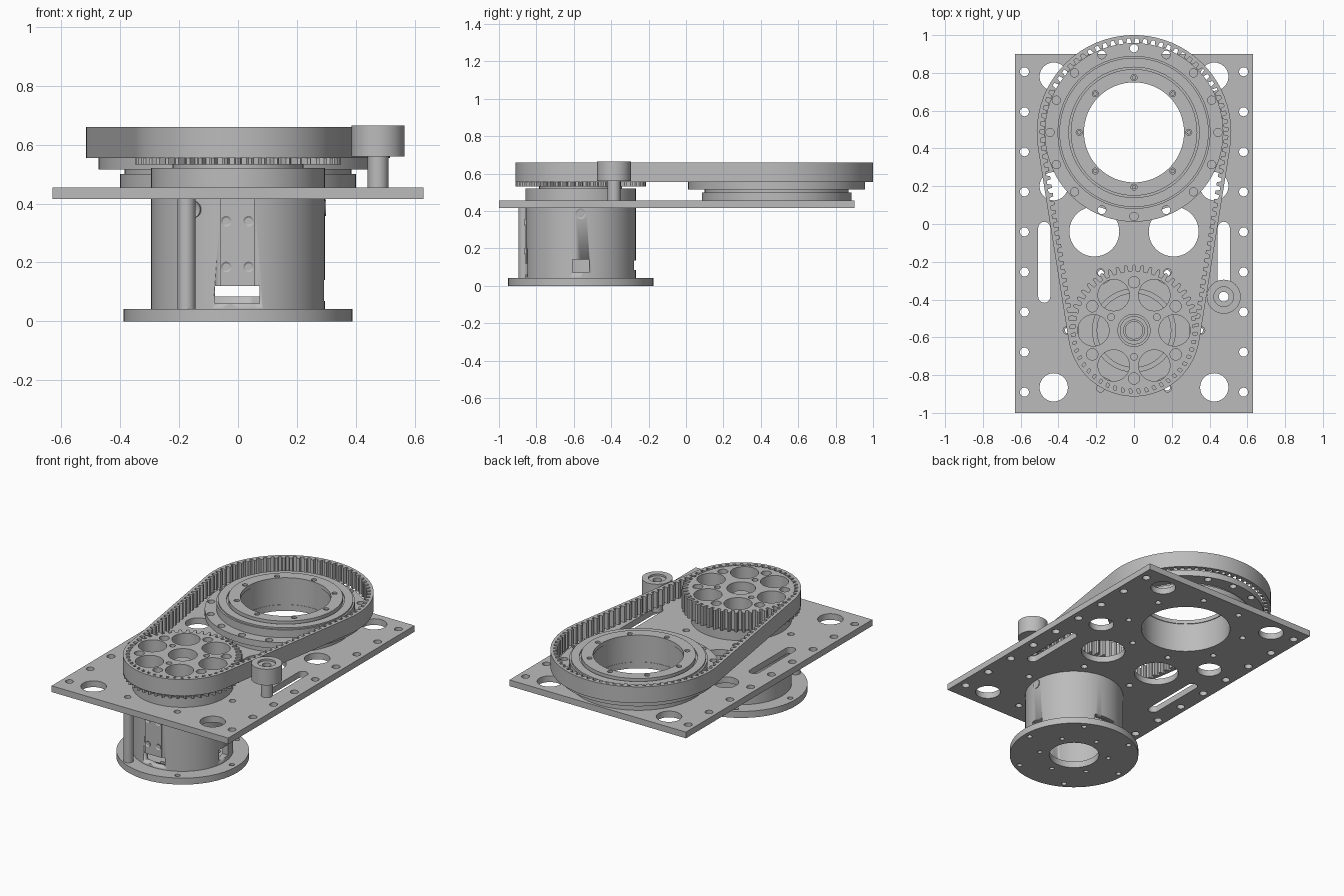
import bpy, bmesh
from math import sin, cos, pi, radians, asin
from mathutils import Vector

if "Cube" in bpy.data.objects:
    bpy.data.objects.remove(bpy.data.objects["Cube"], do_unlink=True)

grey = bpy.data.materials.new("machined_grey")
grey.use_nodes = True
grey.diffuse_color = (0.5, 0.5, 0.5, 1)
grey.node_tree.nodes["Principled BSDF"].inputs["Base Color"].default_value = (0.5, 0.5, 0.5, 1)

MOTOR = Vector((0, -0.563))
RING = Vector((0, 0.485))
IDLER = Vector((0.475, -0.385))


def polar(centre, r, deg):
    a = radians(deg)
    return Vector((centre[0] + r * cos(a), centre[1] + r * sin(a)))


def circle(centre, r, n=64):
    return [polar(centre, r, 360 * i / n) for i in range(n)]


def holes(centre, ring_r, r, count, start=0, n=16):
    return [circle(polar(centre, ring_r, start + 360 * i / count), r, n) for i in range(count)]


def rect(x0, x1, y0, y1):
    return [Vector(p) for p in ((x0, y0), (x1, y0), (x1, y1), (x0, y1))]


def finish(name, mesh):
    ob = bpy.data.objects.new(name, mesh)
    bpy.context.collection.objects.link(ob)
    mesh.materials.clear()
    mesh.materials.append(grey)
    for f in mesh.polygons:
        f.material_index = 0
    bpy.ops.object.select_all(action='DESELECT')
    ob.select_set(True)
    bpy.context.view_layer.objects.active = ob
    bpy.ops.object.shade_smooth_by_angle(angle=radians(25))
    return ob


def prism(name, loops, z0, z1):
    """Extrude an outline, with further loops as holes, from z0 to z1."""
    cu = bpy.data.curves.new(name, 'CURVE')
    cu.dimensions = '2D'
    cu.fill_mode = 'BOTH'
    cu.extrude = (z1 - z0) / 2
    for loop in loops:
        sp = cu.splines.new('POLY')
        sp.points.add(len(loop) - 1)
        for p, co in zip(sp.points, loop):
            p.co = (co[0], co[1], 0, 1)
        sp.use_cyclic_u = True
    tmp = bpy.data.objects.new(name + "_outline", cu)
    bpy.context.collection.objects.link(tmp)
    dg = bpy.context.evaluated_depsgraph_get()
    mesh = bpy.data.meshes.new_from_object(tmp.evaluated_get(dg))
    bpy.data.objects.remove(tmp, do_unlink=True)
    bpy.data.curves.remove(cu)
    bm = bmesh.new()
    bm.from_mesh(mesh)
    bmesh.ops.remove_doubles(bm, verts=bm.verts, dist=1e-5)
    bmesh.ops.recalc_face_normals(bm, faces=bm.faces)
    bmesh.ops.translate(bm, verts=bm.verts, vec=(0, 0, (z0 + z1) / 2))
    bm.to_mesh(mesh)
    bm.free()
    mesh.name = name
    return finish(name, mesh)


def tube(name, centre, r_out, r_in, z0, z1):
    loops = [circle(centre, r_out)] + ([circle(centre, r_in)] if r_in else [])
    return prism(name, loops, z0, z1)


# Mounting plate with all its holes and slots
plate = [rect(-0.63, 0.63, -1, 0.9), circle(RING, 0.268)]
for s in (-1, 1):
    plate += [circle((s * 0.425, y), 0.075, 32) for y in (-0.865, 0.2, 0.78)]
    plate.append(circle((s * 0.21, -0.04), 0.132, 48))
    plate += [circle((s * 0.58, -0.89 + 0.212 * i), 0.024, 16) for i in range(9)]
    slot = [polar((s * 0.475, -0.02), 0.032, 18 * i) for i in range(11)]
    slot += [polar((s * 0.475, -0.385), 0.032, 180 + 18 * i) for i in range(11)]
    plate.append(slot)
plate += holes(MOTOR, 0.355, 0.02, 6)
plate += holes(RING, 0.36, 0.018, 8, 22.5)
prism("mounting_plate", plate, 0.415, 0.455)

# Motor base flange and standoff post
prism("motor_base", [circle(MOTOR, 0.388), circle(MOTOR, 0.15)]
      + holes(MOTOR, 0.35, 0.016, 6, 0) + holes(MOTOR, 0.21, 0.014, 6, 30), 0, 0.042)
tube("standoff_post", polar(MOTOR, 0.35, 240), 0.03, 0, 0.042, 0.415)

# Hollow motor housing with cable windows
housing = tube("motor_housing", MOTOR, 0.295, 0.255, 0.042, 0.415)
my = MOTOR.y
windows = (("front_window", rect(-0.078, 0.073, my - 0.4, my), 0.06, 0.12),
           ("back_window", rect(-0.078, 0.073, my, my + 0.4), 0.085, 0.135),
           ("side_window", rect(0.1, 0.4, my - 0.045, my + 0.045), 0.07, 0.14))
for name, outline, z0, z1 in windows:
    cutter = prism(name + "_cutter", [outline], z0, z1)
    cutter.hide_render = True
    cutter.hide_set(True)
    mod = housing.modifiers.new(name, 'BOOLEAN')
    mod.operation = 'DIFFERENCE'
    mod.solver = 'EXACT'
    mod.object = cutter

# Front connector panel and the screws on the housing
prism("connector_panel", [rect(-0.06, 0.056, my - 0.297, my - 0.27)], 0.12, 0.415)


def side_screw(name, loc, axis, r):
    bm = bmesh.new()
    bmesh.ops.create_cone(bm, cap_ends=True, segments=20, radius1=r, radius2=r, depth=0.012)
    top = max(bm.faces, key=lambda f: f.calc_center_median().z)
    bmesh.ops.inset_region(bm, faces=[top], thickness=r * 0.5)
    bmesh.ops.translate(bm, verts=top.verts, vec=(0, 0, -0.006))
    mesh = bpy.data.meshes.new(name)
    bm.to_mesh(mesh)
    bm.free()
    ob = finish(name, mesh)
    ob.rotation_euler = Vector(axis).to_track_quat('Z', 'Y').to_euler()
    ob.location = loc


for x in (-0.04, 0.036):
    for z in (0.185, 0.34):
        side_screw("panel_screw", (x, my - 0.295, z), (0, -1, 0), 0.018)
side_screw("side_screw", (0.292, my, 0.385), (1, 0, 0), 0.028)
side_screw("front_screw", (-0.15, my - 0.255, 0.38), (-0.5, -0.87, 0), 0.028)

# Motor top, shaft and collar beneath the small pulley
tube("motor_cap", MOTOR, 0.295, 0, 0.405, 0.52)
tube("motor_collar", MOTOR, 0.222, 0.195, 0.515, 0.54)
tube("shaft_collar", MOTOR, 0.075, 0.055, 0.515, 0.6)
tube("motor_shaft", MOTOR, 0.048, 0, 0.515, 0.62)

# Small toothed pulley with lightening holes
TEETH = 48
gear = []
for i in range(TEETH):
    for shift, r in ((-0.3, 0.312), (-0.2, 0.342), (0, 0.349), (0.2, 0.342), (0.3, 0.312)):
        gear.append(polar(MOTOR, r, 360 * (i + shift) / TEETH))
pulley = [gear, circle(MOTOR, 0.085, 40)] + holes(MOTOR, 0.215, 0.083, 6, 0, 40)
pulley += holes(MOTOR, 0.14, 0.018, 3, 30) + holes(MOTOR, 0.255, 0.03, 6, 30, 20)
prism("small_pulley", pulley, 0.532, 0.657)

# Toothed belt: two arcs joined by tangent runs
R, r = 0.515, 0.35
tilt = asin((R - r) / (RING.y - MOTOR.y))
big_len, small_len = R * (pi + 2 * tilt), r * (pi - 2 * tilt)
run = (RING.y - MOTOR.y) * cos(tilt)
total = big_len + small_len + 2 * run


def belt_point(s, inset):
    def on(c, rad, a):
        return c + (rad - inset) * Vector((cos(a), sin(a)))
    if s < big_len:
        return on(RING, R, -tilt + s / R)
    s -= big_len
    if s < run:
        a = pi + tilt
        return on(RING, R, a).lerp(on(MOTOR, r, a), s / run)
    s -= run
    if s < small_len:
        return on(MOTOR, r, pi + tilt + s / r)
    s -= small_len
    return on(MOTOR, r, -tilt).lerp(on(RING, R, -tilt), s / run)


BELT_TEETH = 106
outer = [belt_point(total * i / BELT_TEETH, 0) for i in range(BELT_TEETH)]
inner = []
for i in range(BELT_TEETH):
    for f, depth in ((0.0, 0.018), (0.35, 0.018), (0.45, 0.04), (0.85, 0.04), (0.95, 0.018)):
        inner.append(belt_point(total * (i + f) / BELT_TEETH, depth))
prism("toothed_belt", [outer, inner], 0.555, 0.66)

# Output bearing and large ring pulley
tube("bearing_base", RING, 0.4, 0.27, 0.455, 0.5)
tube("bearing_neck", RING, 0.385, 0.27, 0.5, 0.515)
prism("ring_flange", [circle(RING, 0.473, 96), circle(RING, 0.27)]
      + holes(RING, 0.445, 0.022, 16), 0.515, 0.555)
tube("ring_outer_step", RING, 0.405, 0.27, 0.555, 0.605)
tube("ring_groove_lip", RING, 0.395, 0.345, 0.605, 0.615)
prism("ring_inner_step", [circle(RING, 0.335), circle(RING, 0.265)]
      + holes(RING, 0.29, 0.016, 8), 0.605, 0.63)
for i in range(8):
    tube("ring_screw", polar(RING, 0.29, 45 * i), 0.011, 0, 0.605, 0.622)

# Belt tensioner roller on its hollow stem
tube("tensioner_stem", IDLER, 0.035, 0.026, 0.455, 0.565)
tube("tensioner_roller", IDLER, 0.09, 0.026, 0.56, 0.652)
tube("tensioner_rim", IDLER, 0.09, 0.052, 0.652, 0.664)
